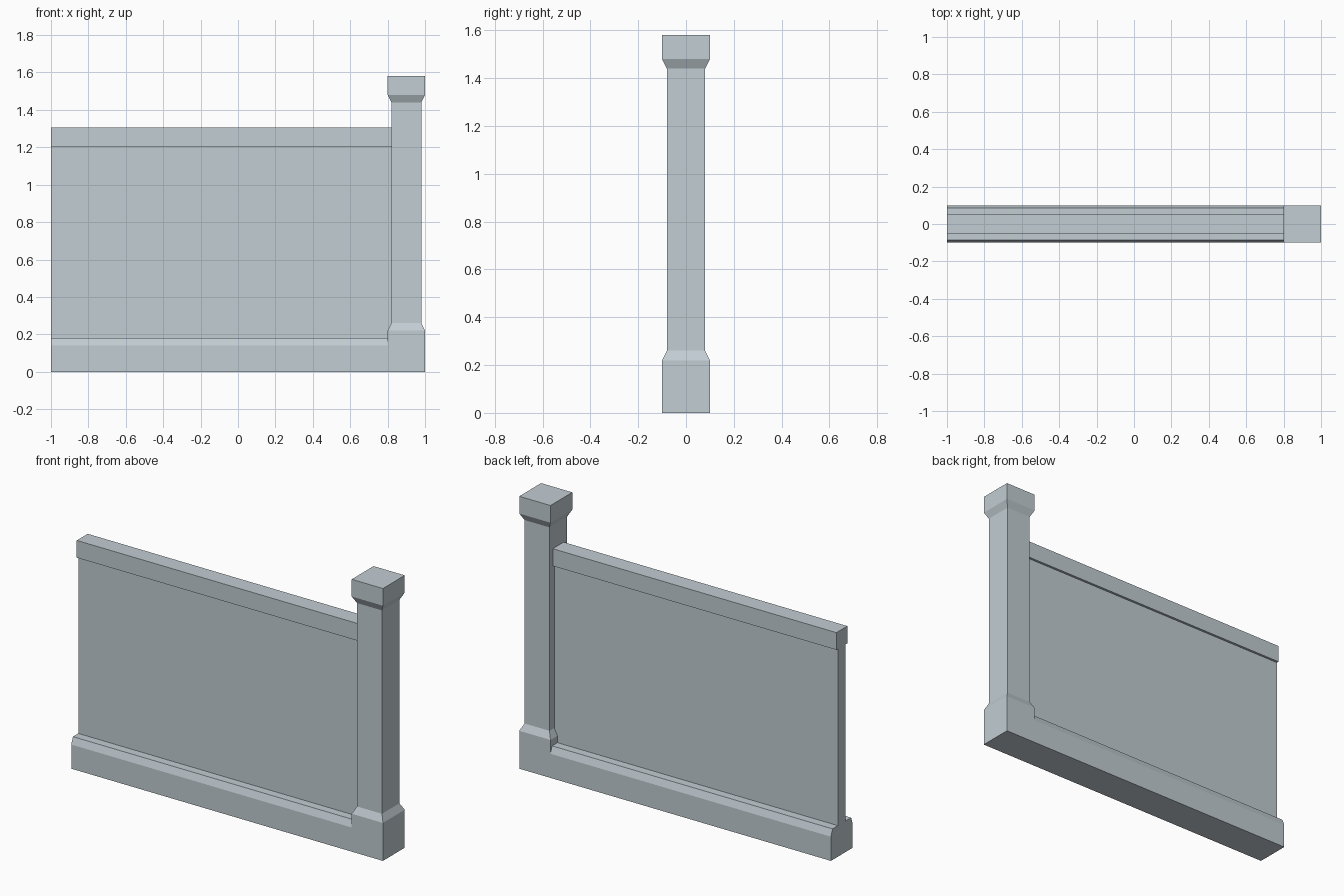
import bpy, bmesh

cube = bpy.data.objects.get("Cube")
if cube:
    bpy.data.objects.remove(cube, do_unlink=True)

stone = bpy.data.materials.new("blue_grey_stone")
colour = (0.54, 0.61, 0.65, 1)
stone.diffuse_color = colour
stone.use_nodes = True
stone.node_tree.nodes["Principled BSDF"].inputs["Base Color"].default_value = colour


def finish(bm, name):
    bmesh.ops.recalc_face_normals(bm, faces=bm.faces)
    mesh = bpy.data.meshes.new(name)
    bm.to_mesh(mesh)
    bm.free()
    mesh.materials.append(stone)
    obj = bpy.data.objects.new(name, mesh)
    bpy.context.collection.objects.link(obj)
    return obj


def extrude_along_x(name, half_profile, x0, x1):
    """Mirror a (half depth, height) profile across y and sweep it along x."""
    outline = half_profile + [(-y, z) for y, z in reversed(half_profile)]
    bm = bmesh.new()
    face = bm.faces.new([bm.verts.new((x0, y, z)) for y, z in outline])
    swept = bmesh.ops.extrude_face_region(bm, geom=[face], use_keep_orig=True)
    moved = [v for v in swept["geom"] if isinstance(v, bmesh.types.BMVert)]
    bmesh.ops.translate(bm, verts=moved, vec=(x1 - x0, 0, 0))
    return finish(bm, name)


def square_column(name, profile, x):
    """Stack square rings given as (half width, height), capped at both ends."""
    bm = bmesh.new()
    corners = [(-1, -1), (1, -1), (1, 1), (-1, 1)]
    rings = [[bm.verts.new((x + h * a, h * b, z)) for a, b in corners]
             for h, z in profile]
    for low, high in zip(rings, rings[1:]):
        for i in range(4):
            j = (i + 1) % 4
            bm.faces.new((low[i], low[j], high[j], high[i]))
    bm.faces.new(rings[0][::-1])
    bm.faces.new(rings[-1])
    return finish(bm, name)


# Chamfered plinth under the wall
extrude_along_x("wall_plinth", [(0.10, 0), (0.10, 0.14), (0.085, 0.18)], -1, 0.8)
# Thin wall panel between plinth and rail
extrude_along_x("wall_panel", [(0.036, 0.17), (0.036, 1.21)], -1, 0.83)
# Top rail
extrude_along_x("top_rail", [(0.05, 1.205), (0.05, 1.305)], -1, 0.83)
# End post with flared foot and cap
square_column("end_post", [(0.10, 0), (0.10, 0.22), (0.08, 0.26), (0.08, 1.44),
                           (0.10, 1.48), (0.10, 1.58)], 0.9)
